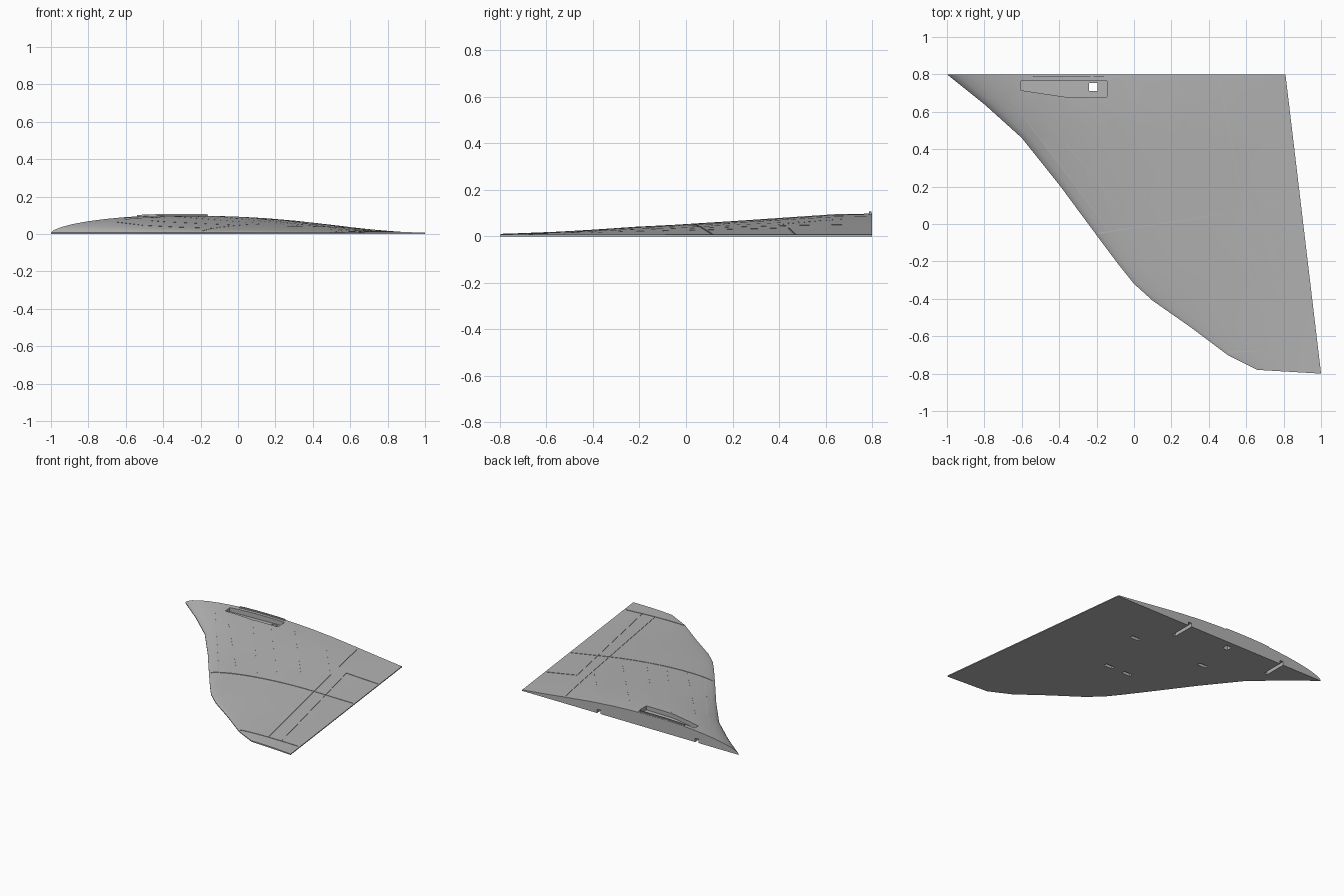
import bpy, bmesh
from mathutils import Vector

if "Cube" in bpy.data.objects:
    bpy.data.objects.remove(bpy.data.objects["Cube"], do_unlink=True)

grey = bpy.data.materials.new("primer_grey")
grey.use_nodes = True
grey.diffuse_color = (0.45, 0.45, 0.45, 1)
grey.node_tree.nodes["Principled BSDF"].inputs["Base Color"].default_value = (0.45, 0.45, 0.45, 1)

EDGE = 0.007
# Span stations: leading edge x, y, crown height above the edge
STATIONS = [(-1, .80, .092), (-.8, .64, .088), (-.6, .46, .076), (-.4, .21, .059),
            (-.2, -.06, .042), (-.08, -.22, .034), (0, -.32, .027), (.1, -.41, .021),
            (.3, -.55, .013), (.5, -.70, .007), (.66, -.78, .004)]
# Airfoil: chord fraction, share of the crown height
FOIL = [(0, 0), (.008, .14), (.03, .32), (.065, .5), (.11, .66), (.16, .79), (.22, .9),
        (.28, .97), (.34, 1), (.42, 1), (.5, .96), (.58, .88), (.68, .72),
        (.78, .5), (.89, .24), (1, 0)]


def trailing_x(y):
    return .905 - .119 * y


def lerp_table(rows, key):
    for (a, fa), (b, fb) in zip(rows, rows[1:]):
        if key <= b:
            break
    return fa + (fb - fa) * (key - a) / (b - a)


def surface(x, y):
    rows = [(s[1], s) for s in reversed(STATIONS)]
    lead = lerp_table([(k, s[0]) for k, s in rows], y)
    crown = lerp_table([(k, s[2]) for k, s in rows], y)
    t = min(max((x - lead) / (trailing_x(y) - lead), 0), 1)
    return EDGE + crown * lerp_table(FOIL, t)


def make_object(name, bm):
    bmesh.ops.recalc_face_normals(bm, faces=bm.faces[:])
    mesh = bpy.data.meshes.new(name)
    bm.to_mesh(mesh)
    bm.free()
    mesh.materials.append(grey)
    obj = bpy.data.objects.new(name, mesh)
    bpy.context.collection.objects.link(obj)
    return obj


def loft(bm, rings):
    loops = [[bm.verts.new(p) for p in ring] for ring in rings]
    n = len(loops[0])
    for a, b in zip(loops, loops[1:]):
        for i in range(n):
            j = (i + 1) % n
            bm.faces.new((a[i], a[j], b[j], b[i]))
    bm.faces.new(loops[0])
    bm.faces.new(loops[-1])


def box(bm, x0, x1, y0, y1, z0, z1):
    loft(bm, [[(x0, y0, z), (x1, y0, z), (x1, y1, z), (x0, y1, z)] for z in (z0, z1)])


def ribbon(bm, start, end, width, low, high, steps=14):
    # Strip that follows the skin from start to end
    a, b = Vector(start), Vector(end)
    side = (b - a).normalized().orthogonal() * width / 2
    rings = []
    for i in range(steps + 1):
        p = a.lerp(b, i / steps)
        z = surface(p.x, p.y)
        l, r = p + side, p - side
        rings.append([(l.x, l.y, z + low), (r.x, r.y, z + low),
                      (r.x, r.y, z + high), (l.x, l.y, z + high)])
    loft(bm, rings)


def carve(target, name, bm):
    cutter = make_object(name, bm)
    cutter.hide_render = True
    mod = target.modifiers.new(name, 'BOOLEAN')
    mod.operation, mod.solver, mod.object = 'DIFFERENCE', 'EXACT', cutter
    mod.use_self = True
    bpy.context.view_layer.objects.active = target
    bpy.ops.object.modifier_apply(modifier=name)
    bpy.data.objects.remove(cutter, do_unlink=True)


# Wing body: flat underside with a cambered top
bm = bmesh.new()
rings = []
for lead, y, crown in STATIONS:
    tip = -.02 if lead == STATIONS[-1][0] else 0
    chord = trailing_x(y + tip) - lead
    top = [(lead + t * chord, y + tip * t, EDGE + crown * f) for t, f in FOIL]
    rings.append(top + [(x, yy, 0) for x, yy, z in reversed(top)])
loft(bm, rings)
bmesh.ops.triangulate(bm, faces=[f for f in bm.faces if len(f.verts) == 4])
wing = make_object("wing", bm)

# Pocket in the upper skin beside the root
bm = bmesh.new()
outline = [(-.605, .765), (-.605, .715), (-.37, .68), (-.145, .68), (-.145, .765)]
loft(bm, [[(x, y, surface(x, y) - .03) for x, y in outline],
          [(x, y, .2) for x, y in outline]])
carve(wing, "pocket_cutter", bm)

# Square hole through the pocket floor, spar slots and mounting slots underneath
bm = bmesh.new()
box(bm, -.24, -.195, .71, .755, -.1, .2)
for x in (-.65, .17):
    box(bm, x - .014, x + .014, .63, .9, -.1, .028)
for x, y in ((.35, .43), (.24, .02), (.08, .02), (-.245, .44)):
    box(bm, x - .035, x + .035, y - .014, y + .014, -.1, .02)
carve(wing, "slot_cutter", bm)

# Panel lines: wide ones around the control surfaces, fine ones over the ribs
PANELS = [((-.19, -.05), (.88, .115)), ((.5, -.685), (.97, -.67)), ((.6, .44), (.84, .47)),
          ((.73, -.675), (.455, .78)), ((.835, -.67), (.6, .44))]
RIBS = [((-.41, .75), (.14, .03)), ((-.47, .56), (-.01, 0)), ((-.19, .66), (.28, .07)),
        ((-.01, .69), (.46, .11)), ((.23, .71), (.5, .38)), ((-.66, .67), (-.14, -.03))]
for name, lines, width, depth in (("panel_cutter", PANELS, .006, .003),
                                  ("rib_cutter", RIBS, .003, .002)):
    for i, (a, b) in enumerate(lines):
        bm = bmesh.new()
        ribbon(bm, a, b, width, -depth, .02)
        carve(wing, f"{name}_{i}", bm)

# Raised lip along the root
bm = bmesh.new()
ribbon(bm, (-.54, .792), (-.16, .792), .012, -.005, .008)
lip = make_object("root_lip", bm)

for obj in (wing, lip):
    bpy.ops.object.select_all(action='DESELECT')
    obj.select_set(True)
    bpy.context.view_layer.objects.active = obj
    bpy.ops.object.shade_smooth_by_angle(angle=.5)
